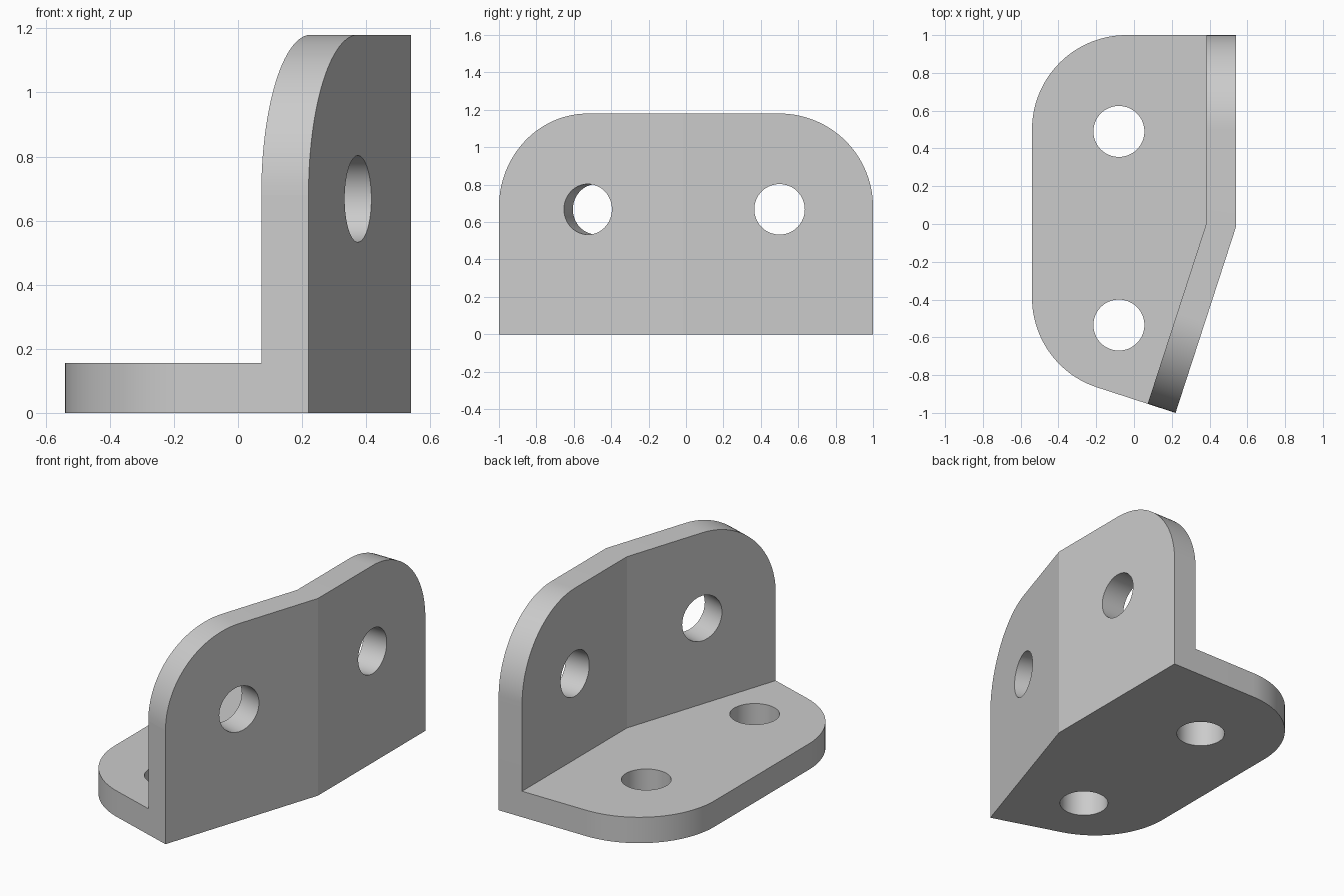
import bpy
import bmesh
from math import cos, sin, tan, pi, radians
from mathutils import Matrix, Vector

if "Cube" in bpy.data.objects:
    bpy.data.objects.remove(bpy.data.objects["Cube"])

THICK, HEIGHT, RADIUS, HOLE = 0.155, 1.18, 0.5, 0.135
BEND = radians(18)
Z = Vector((0, 0, 1))

steel = bpy.data.materials.new("plain grey")
steel.use_nodes = True
grey = (0.6, 0.6, 0.6, 1)
steel.diffuse_color = grey
steel.node_tree.nodes["Principled BSDF"].inputs["Base Color"].default_value = grey


def prism(name, outline, depth, frame=Matrix()):
    """Extrude a flat outline along the frame's z axis."""
    bm = bmesh.new()
    face = bm.faces.new([bm.verts.new((x, y, 0)) for x, y in outline])
    moved = bmesh.ops.extrude_face_region(bm, geom=[face])["geom"]
    bmesh.ops.translate(bm, vec=(0, 0, depth),
                        verts=[v for v in moved if isinstance(v, bmesh.types.BMVert)])
    bmesh.ops.recalc_face_normals(bm, faces=bm.faces)
    bm.transform(frame)
    mesh = bpy.data.meshes.new(name)
    bm.to_mesh(mesh)
    bm.free()
    mesh.materials.append(steel)
    obj = bpy.data.objects.new(name, mesh)
    bpy.context.collection.objects.link(obj)
    return obj


def arc(cx, cy, r, start, end, steps=28):
    angles = [start + (end - start) * i / steps for i in range(steps + 1)]
    return [(cx + r * cos(a), cy + r * sin(a)) for a in angles]


def combine(target, other, operation):
    """Apply a boolean and discard the other solid."""
    mod = target.modifiers.new(operation, "BOOLEAN")
    mod.operation, mod.solver, mod.object = operation, "EXACT", other
    bpy.context.view_layer.objects.active = target
    bpy.ops.object.modifier_apply(modifier=mod.name)
    bpy.data.objects.remove(other)


def frame_at(origin, along, up):
    """Frame with x along, y up and z across the panel."""
    across = along.cross(up)
    m = Matrix((along, up, across)).transposed().to_4x4()
    m.translation = origin
    return m


# Plan of the bent wall
tip = Vector((0.22, -1, 0))
wing = Vector((sin(BEND), cos(BEND), 0))
inward = Vector((-cos(BEND), sin(BEND), 0))
side, left = 0.54, -0.54
bend_y = tip.y + (side - tip.x) / tan(BEND)
inner_tip = tip + inward * THICK
wall = prism("bracket", [
    (side, 1), (side, bend_y), tip.xy, inner_tip.xy,
    (side - THICK, bend_y + THICK * tan(BEND / 2)), (side - THICK, 1)], HEIGHT)

# Base plate with two rounded outer corners
corner_y = tip.y + (tip.x - left) * tan(BEND)
front_arc_y = corner_y + RADIUS * tan(pi / 4 - BEND / 2)
base = prism("base_plate", [
    (side, 1), (side, bend_y), tip.xy,
    *arc(left + RADIUS, front_arc_y, RADIUS, 1.5 * pi - BEND, pi),
    *arc(left + RADIUS, 1 - RADIUS, RADIUS, pi, pi / 2)], THICK)
combine(wall, base, "UNION")

# Round the upper wall corners and drill each panel
notch = [(-0.1, 0.1), (-0.1, -RADIUS),
         *arc(RADIUS, -RADIUS, RADIUS, pi, pi / 2), (RADIUS, 0.1)]
circle = arc(0, 0, HOLE, 0, 2 * pi, 64)[:-1]
back = Vector((side, 1, 0))
for end, along in ((tip, wing), (back, Vector((0, -1, 0)))):
    across = along.cross(Z)
    top = end + Z * HEIGHT - across * 0.3
    combine(wall, prism("corner_cutter", notch, 0.6, frame_at(top, along, Z)), "DIFFERENCE")
    centre = end + along * RADIUS + Z * 0.668 - across * 0.3
    combine(wall, prism("wall_drill", circle, 0.6, frame_at(centre, along, Z)), "DIFFERENCE")

# Drill the base plate
for y in (0.49, -0.535):
    drill = prism("base_drill", circle, 0.4, Matrix.Translation((-0.08, y, -0.1)))
    combine(wall, drill, "DIFFERENCE")

# Smooth the curved walls, keep the bend and rims crisp
bpy.ops.object.select_all(action="DESELECT")
wall.select_set(True)
bpy.context.view_layer.objects.active = wall
bpy.ops.object.shade_smooth_by_angle(angle=radians(10))
